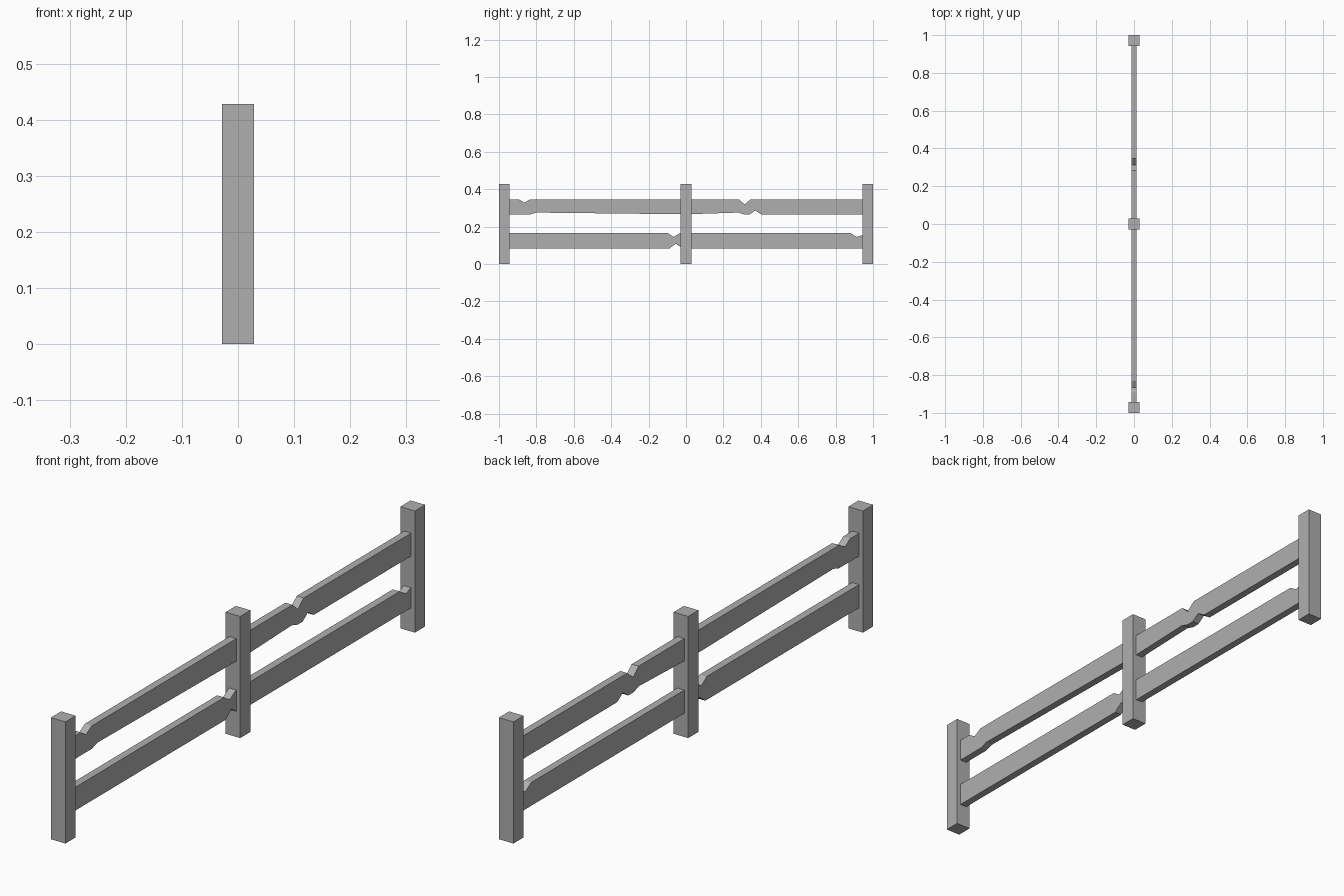
import bpy, bmesh

if "Cube" in bpy.data.objects:
    bpy.data.objects.remove(bpy.data.objects["Cube"])

POST_W, POST_H = 0.057, 0.428
RAIL_T = 0.027
END = 0.97  # rails stop inside the end posts

# Dark grey for the whole fence
grey = bpy.data.materials.new("dark_grey")
grey.diffuse_color = (0.43, 0.43, 0.43, 1)
grey.use_nodes = True
grey.node_tree.nodes["Principled BSDF"].inputs["Base Color"].default_value = grey.diffuse_color


def add_object(name, bm):
    bmesh.ops.recalc_face_normals(bm, faces=bm.faces[:])
    mesh = bpy.data.meshes.new(name)
    bm.to_mesh(mesh)
    bm.free()
    mesh.materials.append(grey)
    obj = bpy.data.objects.new(name, mesh)
    bpy.context.collection.objects.link(obj)
    return obj


def post(name, y):
    bm = bmesh.new()
    bmesh.ops.create_cube(bm, size=1)
    bmesh.ops.scale(bm, vec=(POST_W, POST_W, POST_H), verts=bm.verts)
    bmesh.ops.translate(bm, vec=(0, y, POST_H / 2), verts=bm.verts)
    add_object(name, bm)


def rail(name, top, bottom):
    """Extrude a side profile; top and bottom edges run from -y to +y."""
    bm = bmesh.new()
    outline = top + bottom[::-1]
    face = bm.faces.new([bm.verts.new((-RAIL_T / 2, y, z)) for y, z in outline])
    ext = bmesh.ops.extrude_face_region(bm, geom=[face])
    moved = [v for v in ext["geom"] if isinstance(v, bmesh.types.BMVert)]
    bmesh.ops.translate(bm, vec=(RAIL_T, 0, 0), verts=moved)
    bmesh.ops.triangulate(bm, faces=[f for f in bm.faces if len(f.verts) > 4])
    add_object(name, bm)


# Three square posts
post("front_post", -1 + POST_W / 2)
post("middle_post", 0)
post("back_post", 1 - POST_W / 2)

# Upper rail with chips in the top and bottom edges
rail("upper_rail",
     [(-END, .346), (-.893, .346), (-.865, .328), (-.832, .346),
      (.283, .346), (.313, .319), (.346, .346), (END, .346)],
     [(-END, .265), (-.832, .265), (-.80, .275), (0, .266), (.28, .275),
      (.312, .265), (.34, .265), (.37, .286), (.402, .265), (END, .265)])

# Lower rail, chipped beside the middle and back posts
rail("lower_rail",
     [(-END, .165), (-.096, .165), (-.066, .145), (-.032, .165),
      (.88, .165), (.912, .145), (.944, .154), (END, .16)],
     [(-END, .083), (-.088, .083), (-.055, .108), (-.018, .083), (END, .083)])
